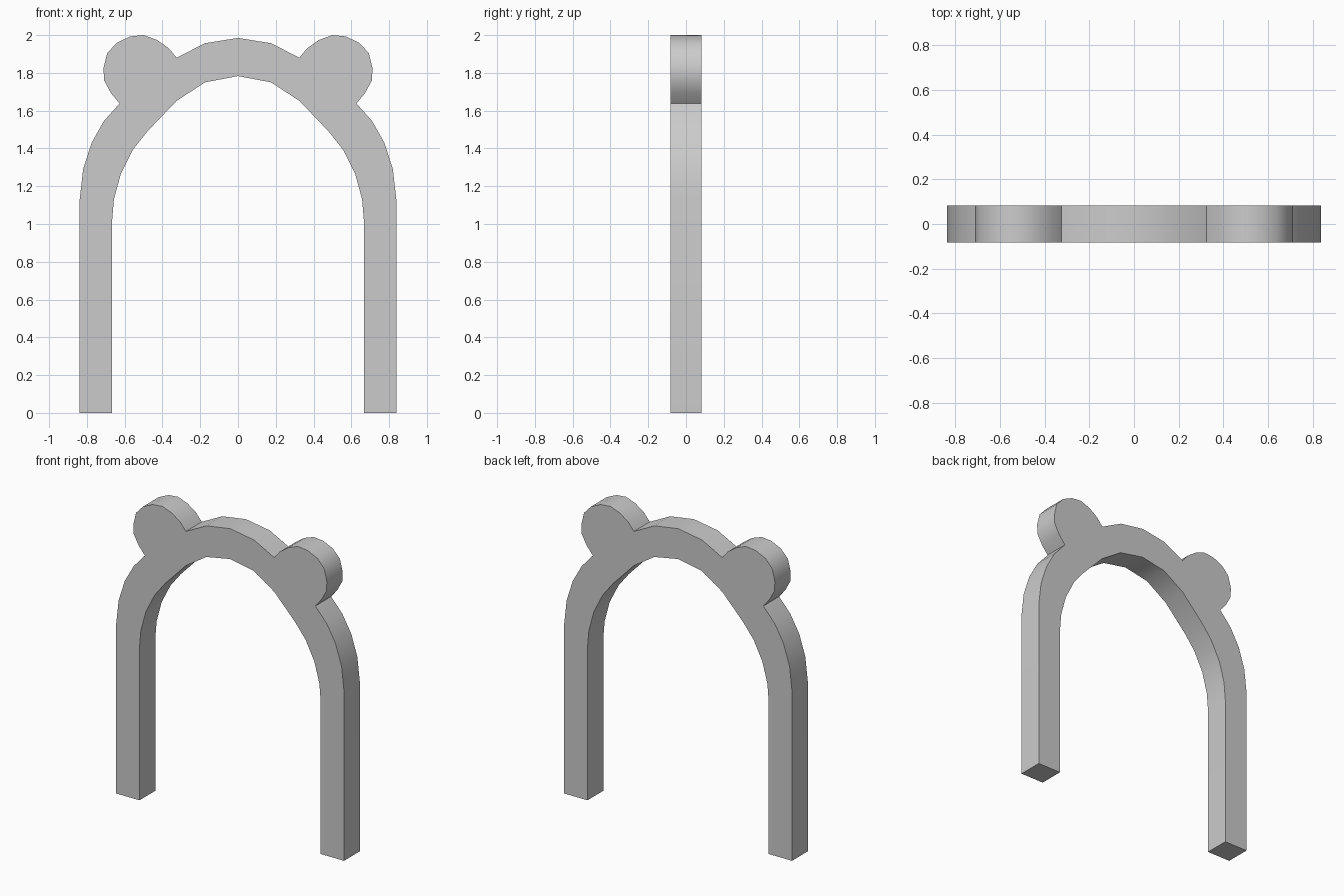
import bpy
import bmesh
import math

cube = bpy.data.objects.get("Cube")
if cube:
    bpy.data.objects.remove(cube, do_unlink=True)

DEPTH = 0.166

# Half profile (x, z): outer leg, ear, crown, then the inner opening
outer = [(0.838, 0), (0.838, 1.13), (0.82, 1.29), (0.775, 1.43), (0.71, 1.545), (0.627, 1.638)]
ear = [(0.672, 1.692), (0.709, 1.76), (0.712, 1.825), (0.692, 1.905), (0.641, 1.96), (0.57, 1.993),
       (0.5, 2.0), (0.43, 1.975), (0.366, 1.93), (0.325, 1.88)]
crown = [(0.175, 1.957), (0, 1.985)]
inner = [(0, 1.783), (0.175, 1.75), (0.325, 1.652), (0.48, 1.49), (0.555, 1.395),
         (0.62, 1.267), (0.657, 1.13), (0.667, 1.01), (0.667, 0)]


def mirrored(points):
    return [(-x, z) for x, z in reversed(points) if x > 0]


top = outer + ear + crown
outline = top + mirrored(top) + mirrored(inner)[::1] + inner
# Walk the opening from the right foot's inner edge back to the left one
opening = mirrored(inner)[::-1]
outline = top + mirrored(top) + opening[::-1] + inner

# Flat gray material
gray = bpy.data.materials.new("light gray")
gray.use_nodes = True
color = (0.6, 0.6, 0.6, 1)
gray.diffuse_color = color
gray.node_tree.nodes["Principled BSDF"].inputs["Base Color"].default_value = color

# Extrude the outline into the arch
bm = bmesh.new()
face = bm.faces.new([bm.verts.new((x, -DEPTH / 2, z)) for x, z in outline])
new = bmesh.ops.extrude_face_region(bm, geom=[face], use_keep_orig=True)["geom"]
bmesh.ops.translate(bm, vec=(0, DEPTH, 0), verts=[v for v in new if isinstance(v, bmesh.types.BMVert)])
bmesh.ops.recalc_face_normals(bm, faces=bm.faces)
mesh = bpy.data.meshes.new("eared_arch")
bm.to_mesh(mesh)
bm.free()
mesh.materials.append(gray)
arch = bpy.data.objects.new("eared_arch", mesh)
bpy.context.collection.objects.link(arch)

# Smooth curves, crisp front and back edges
bpy.ops.object.select_all(action="DESELECT")
arch.select_set(True)
bpy.context.view_layer.objects.active = arch
bpy.ops.object.shade_smooth_by_angle(angle=math.radians(35))
